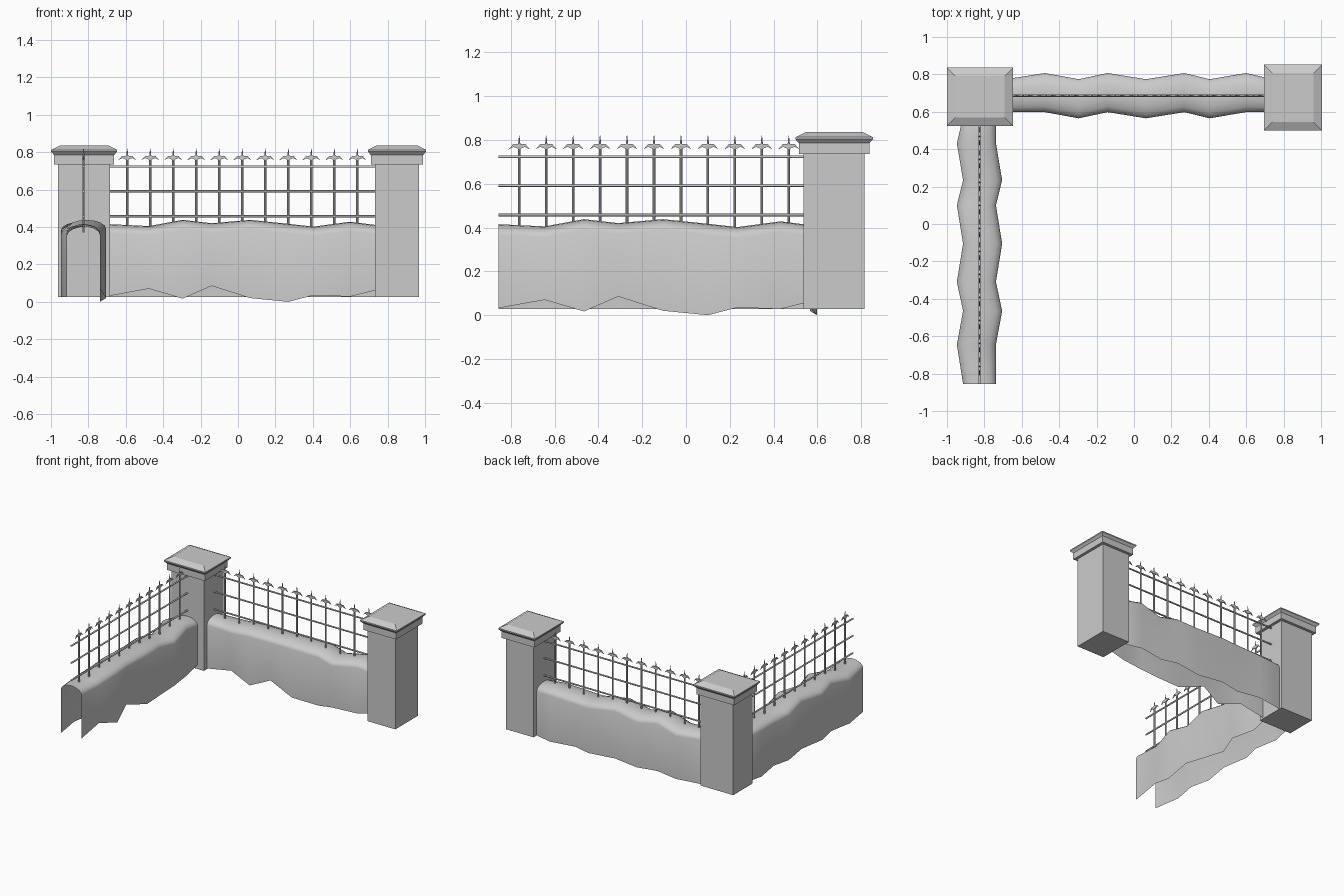
import bpy, bmesh, math
from mathutils import Matrix, Vector

if "Cube" in bpy.data.objects:
    bpy.data.objects.remove(bpy.data.objects["Cube"], do_unlink=True)

GREY = (0.6, 0.6, 0.6, 1)
stone = bpy.data.materials.new("stone_grey")
stone.use_nodes = True
stone.diffuse_color = GREY
stone.node_tree.nodes["Principled BSDF"].inputs["Base Color"].default_value = GREY


def finish(name, bm, place=Matrix(), smooth=None):
    """Turn a bmesh into a placed, coloured object."""
    bm.normal_update()
    mesh = bpy.data.meshes.new(name)
    bm.to_mesh(mesh)
    bm.free()
    mesh.materials.append(stone)
    obj = bpy.data.objects.new(name, mesh)
    bpy.context.collection.objects.link(obj)
    obj.matrix_world = place
    if smooth:
        bpy.ops.object.select_all(action="DESELECT")
        obj.select_set(True)
        bpy.context.view_layer.objects.active = obj
        bpy.ops.object.shade_smooth_by_angle(angle=math.radians(smooth))
    return obj


def bridge(bm, a, b, closed):
    """Quads between two equal rows of vertices."""
    n = len(a)
    for i in range(n if closed else n - 1):
        j = (i + 1) % n
        bm.faces.new((a[i], a[j], b[j], b[i]))


def stacked_box(name, place, hx, hy, levels):
    """Stack of rectangles; each level is (height, outward offset)."""
    bm = bmesh.new()
    rows = [[bm.verts.new((sx * (hx + d), sy * (hy + d), z))
             for sx, sy in ((-1, -1), (1, -1), (1, 1), (-1, 1))] for z, d in levels]
    for a, b in zip(rows, rows[1:]):
        bridge(bm, a, b, True)
    bm.faces.new(rows[0][::-1])
    bm.faces.new(rows[-1])
    return finish(name, bm, place)


def rod(bm, radius, start, end, sides=8, tip=None):
    """Round bar between two points, optionally tapered."""
    start, end = Vector(start), Vector(end)
    axis = end - start
    turn = axis.to_track_quat("Z", "Y").to_matrix().to_4x4()
    bmesh.ops.create_cone(bm, cap_ends=True, segments=sides, radius1=radius,
                          radius2=radius if tip is None else tip, depth=axis.length,
                          matrix=Matrix.Translation((start + end) / 2) @ turn)


# Stone pillars with moulded caps
CAP = [(0.735, 0.022), (0.785, 0.022), (0.803, 0.038), (0.812, 0.038), (0.835, -0.008)]


def pillar(side, place):
    stacked_box(side + "_pillar", place, 0.139, 0.118, [(0.027, 0), (0.74, 0)])
    stacked_box(side + "_pillar_cap", place, 0.139, 0.118, CAP)


pillar("corner", Matrix.Translation((-0.823, 0.68, 0)))
pillar("left", Matrix.Translation((0.85, 0.676, 0)) @ Matrix.Rotation(math.pi / 2, 4, "Z"))

# Along the wall: distance, crest height, height of the ragged lower edge
STATIONS = [(0, 0.415, 0.032), (0.21, 0.405, 0.07), (0.39, 0.438, 0.017),
            (0.545, 0.42, 0.085), (0.75, 0.438, 0.02), (0.955, 0.417, 0.0),
            (1.09, 0.402, 0.035), (1.285, 0.428, 0.028), (1.43, 0.41, 0.064)]
LENGTH = STATIONS[-1][0]
NARROW, WIDE, RISE, ARC_STEPS = 0.088, 0.121, 0.048, 8


def wall(name, place):
    """Hollow wall skin with a rounded crest and zigzag sides."""
    bm = bmesh.new()
    rows = []
    for i, (s, crest, foot) in enumerate(STATIONS):
        inner = 0 < i < len(STATIONS) - 1
        left = WIDE if inner and i % 2 else NARROW
        right = WIDE if inner and not i % 2 else NARROW
        mid, half = (left - right) / 2, (left + right) / 2
        points = [(-right, foot)]
        for k in range(ARC_STEPS + 1):
            a = math.pi * k / ARC_STEPS
            points.append((mid - half * math.cos(a), crest - RISE + RISE * math.sin(a)))
        points.append((left, 0.027))
        rows.append([bm.verts.new((s, y, z)) for y, z in points])
    for a, b in zip(rows, rows[1:]):
        bridge(bm, b, a, False)
    bmesh.ops.recalc_face_normals(bm, faces=bm.faces)
    top = max(bm.faces, key=lambda f: f.calc_center_median().z)
    top.normal_update()
    if top.normal.z < 0:
        bmesh.ops.reverse_faces(bm, faces=bm.faces)
    finish(name, bm, place, 35)


def rails(name, place):
    bm = bmesh.new()
    for z in (0.457, 0.591, 0.723):
        rod(bm, 0.006, (0, 0, z), (LENGTH, 0, z))
    finish(name, bm, place, 50)


# Half outline of the drooping barbs on each picket
BARB = [(0, 0.783), (0.014, 0.78), (0.028, 0.78), (0.048, 0.757), (0.026, 0.768), (0, 0.757)]


def pickets(name, place):
    bm = bmesh.new()
    rod(bm, 0.006, (0, 0, 0.37), (0, 0, 0.765))
    rod(bm, 0.007, (0, 0, 0.765), (0, 0, 0.82), tip=0.001)
    for side in (-1, 1):
        front, back = [[bm.verts.new((side * x, y * (1 - x / 0.06), z)) for x, z in BARB]
                       for y in (-0.006, 0.006)]
        bridge(bm, front, back, True)
        bm.faces.new(front[::-1])
        bm.faces.new(back)
    bmesh.ops.recalc_face_normals(bm, faces=bm.faces)
    obj = finish(name, bm, place @ Matrix.Translation((0.094, 0, 0)), 40)
    array = obj.modifiers.new("repeat", "ARRAY")
    array.count = 11
    array.use_relative_offset = False
    array.use_constant_offset = True
    array.constant_offset_displace = (0.123, 0, 0)


# Two identical runs of wall and railing meeting at the corner pillar
RUNS = {
    "back": Matrix.Translation((-0.686, 0.686, 0)),
    "right": Matrix.Translation((-0.826, -0.855, 0)) @ Matrix.Rotation(math.pi / 2, 4, "Z"),
}
for run, place in RUNS.items():
    wall(run + "_wall", place)
    rails(run + "_rails", place)
    pickets(run + "_pickets", place)
